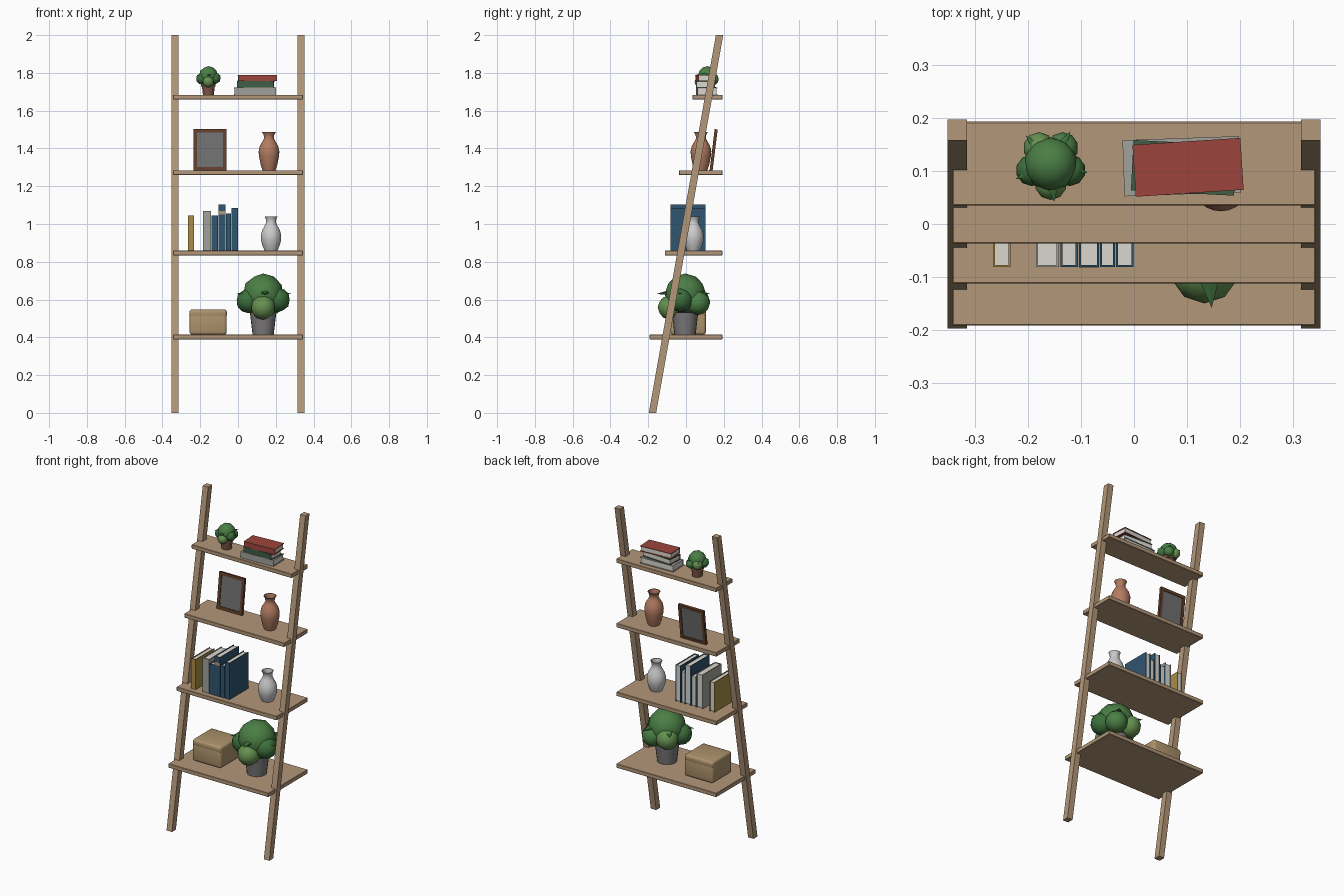
import bpy, bmesh, math
from mathutils import Matrix, Vector

if "Cube" in bpy.data.objects:
    bpy.data.objects.remove(bpy.data.objects["Cube"])


def mat(name, r, g, b):
    m = bpy.data.materials.new(name)
    m.diffuse_color = (r, g, b, 1)
    m.use_nodes = True
    m.node_tree.nodes["Principled BSDF"].inputs["Base Color"].default_value = m.diffuse_color
    return m


WOOD = mat("wood", 0.45, 0.31, 0.19)
DARKWOOD = mat("dark_wood", 0.12, 0.05, 0.025)
BOXTAN = mat("box_tan", 0.42, 0.29, 0.15)
TERRA = mat("terracotta", 0.45, 0.2, 0.12)
BROWN = mat("brown_clay", 0.2, 0.09, 0.06)
CERAMIC = mat("ceramic", 0.7, 0.7, 0.7)
STONE = mat("stone_pot", 0.2, 0.19, 0.19)
GLASS = mat("picture_grey", 0.16, 0.16, 0.16)
PAGES = mat("pages", 0.7, 0.68, 0.62)
SOIL = mat("soil", 0.06, 0.035, 0.02)
BLUE = mat("blue", 0.03, 0.09, 0.16)
GREY = mat("grey", 0.36, 0.36, 0.33)
OCHRE = mat("ochre", 0.4, 0.27, 0.06)
RED = mat("red", 0.33, 0.06, 0.045)
BOOKGREEN = mat("book_green", 0.05, 0.11, 0.06)
GREENS = [mat("leaf_mid", 0.07, 0.21, 0.06), mat("leaf_light", 0.13, 0.28, 0.08),
          mat("leaf_dark", 0.045, 0.16, 0.045)]


def finish(name, bm, m, smooth=None):
    bmesh.ops.recalc_face_normals(bm, faces=bm.faces)
    me = bpy.data.meshes.new(name)
    bm.to_mesh(me)
    bm.free()
    me.materials.append(m)
    ob = bpy.data.objects.new(name, me)
    bpy.context.collection.objects.link(ob)
    if smooth:
        bpy.ops.object.select_all(action='DESELECT')
        ob.select_set(True)
        bpy.context.view_layer.objects.active = ob
        bpy.ops.object.shade_smooth_by_angle(angle=math.radians(smooth))
    return ob


def box(name, lo, hi, m, bevel=0, segs=1, xf=None):
    bm = bmesh.new()
    bmesh.ops.create_cube(bm, size=1)
    for v in bm.verts:
        v.co = [l + (c + 0.5) * (h - l) for c, l, h in zip(v.co, lo, hi)]
    if bevel:
        bmesh.ops.bevel(bm, geom=bm.edges[:], offset=bevel, segments=segs,
                        profile=0.5, affect='EDGES')
    if xf:
        bm.transform(xf)
    return finish(name, bm, m, 35 if segs > 1 else None)


def lathe(name, profile, pos, m, sides=24):
    bm = bmesh.new()
    rings = [[bm.verts.new((r * math.cos(a) + pos[0], r * math.sin(a) + pos[1], z + pos[2]))
              for a in (2 * math.pi * i / sides for i in range(sides))] for r, z in profile]
    for a, b in zip(rings, rings[1:]):
        for i in range(sides):
            j = (i + 1) % sides
            bm.faces.new((a[i], a[j], b[j], b[i]))
    bm.faces.new(rings[0][::-1])
    bm.faces.new(rings[-1])
    return finish(name, bm, m, 40)


# Leaning rails, cut level at top and bottom
for side, s in (("left", -1), ("right", 1)):
    lean = Matrix.Identity(4)
    lean[1][2] = 0.355 / 2
    x0, x1 = sorted((s * 0.315, s * 0.352))
    box(side + "_rail", (x0, -0.197, 0), (x1, -0.158, 2), WOOD, xf=lean)

# Shelves, deeper toward the floor
for i, (top, front) in enumerate(((0.414, -0.192), (0.859, -0.112), (1.284, -0.037), (1.684, 0.035))):
    box(f"shelf_{i + 1}", (-0.343, front, top - 0.025), (0.343, 0.193, top), WOOD, 0.002)


# Book in local space: spine at x=0, fore edge at x=w, lying flat, height along y
def book(name, w, h, t, m, xf, band=None):
    c = 0.004
    box(name + "_spine", (0, 0, 0), (c, h, t), m, xf=xf)
    box(name + "_lower_cover", (c, 0, 0), (w, h, c), m, xf=xf)
    box(name + "_upper_cover", (c, 0, t - c), (w, h, t), m, xf=xf)
    box(name + "_pages", (c, c, c), (w - c, h - c, t - c), PAGES, xf=xf)
    if band:
        box(name + "_spine_band", (-0.001, h * band, 0), (0, h * band + 0.02, t), WOOD, xf=xf)


# Upright books: local x -> y, local y -> z, local z -> x
stand = Matrix(((0, 0, 1, 0), (1, 0, 0, 0), (0, 1, 0, 0), (0, 0, 0, 1)))
for i, (x0, x1, top, m, band) in enumerate((
        (-0.266, -0.233, 1.045, OCHRE, None), (-0.185, -0.142, 1.07, GREY, None),
        (-0.139, -0.106, 1.045, BLUE, None), (-0.104, -0.066, 1.103, BLUE, 0.78),
        (-0.064, -0.036, 1.056, BLUE, None), (-0.034, -0.001, 1.085, BLUE, None))):
    book(f"upright_book_{i + 1}", 0.183, top - 0.859, x1 - x0, m,
         Matrix.Translation((x0, -0.081, 0.859)) @ stand, band)

# Stacked books, spine toward the front
for n, w, d, z0, z1, cx, cy, ang, m in (
        ("bottom", 0.22, 0.106, 1.684, 1.722, 0.09, 0.109, 2, GREY),
        ("middle", 0.195, 0.095, 1.722, 1.756, 0.094, 0.106, -3, BOOKGREEN),
        ("top", 0.204, 0.098, 1.756, 1.79, 0.102, 0.107, 3.7, RED)):
    xf = (Matrix.Translation((cx, cy, z0)) @ Matrix.Rotation(math.radians(ang + 90), 4, 'Z')
          @ Matrix.Translation((-d / 2, -w / 2, 0)))
    book(f"stacked_{n}_book", d, w, z1 - z0, m, xf)

# Vases with hollow necks
lathe("white_vase", [(0.034, 0), (0.045, 0.025), (0.053, 0.055), (0.054, 0.08), (0.047, 0.108),
                     (0.033, 0.133), (0.026, 0.15), (0.028, 0.168), (0.034, 0.181),
                     (0.029, 0.181), (0.021, 0.15), (0.028, 0.125)], (0.175, 0.04, 0.859), CERAMIC)
lathe("terracotta_vase", [(0.034, 0), (0.044, 0.03), (0.053, 0.075), (0.055, 0.1), (0.048, 0.13),
                          (0.033, 0.155), (0.026, 0.17), (0.028, 0.187), (0.036, 0.202),
                          (0.031, 0.202), (0.021, 0.17), (0.028, 0.15)], (0.164, 0.079, 1.284), TERRA)

# Picture frame leaning back
tilt = Matrix.Translation((-0.148, 0.125, 1.284)) @ Matrix.Rotation(math.radians(-7), 4, 'X')
for n, lo, hi in (("left", (-0.087, 0, 0), (-0.069, 0.016, 0.22)),
                  ("right", (0.069, 0, 0), (0.087, 0.016, 0.22)),
                  ("bottom", (-0.069, 0, 0), (0.069, 0.016, 0.018)),
                  ("top", (-0.069, 0, 0.202), (0.069, 0.016, 0.22))):
    box(f"picture_frame_{n}", lo, hi, DARKWOOD, xf=tilt)
box("picture_panel", (-0.069, 0.004, 0.018), (0.069, 0.012, 0.202), GLASS, xf=tilt)

# Storage box with lid
box("storage_box", (-0.256, -0.083, 0.414), (-0.06, 0.105, 0.53), BOXTAN, 0.014, 3)
box("storage_box_lid", (-0.257, -0.084, 0.505), (-0.059, 0.106, 0.548), BOXTAN, 0.014, 3)


# Leafy plant: crown, ring of clumps and pointed leaves
def plant(name, centre, s):
    c = Vector(centre)

    def clump(n, off, r, m):
        bm = bmesh.new()
        bmesh.ops.create_icosphere(bm, subdivisions=2, radius=r * s)
        bm.transform(Matrix.Translation(c + Vector(off) * s))
        finish(f"{name}_{n}", bm, m, 60)

    clump("crown", (0, 0, 0), 0.11, GREENS[0])
    for i in range(5):
        a = math.radians(-90 + 72 * i)
        d = Vector((math.cos(a), math.sin(a), 0))
        low = (-0.07, -0.03, -0.045, -0.04, -0.035)[i]
        clump(f"clump_{i + 1}", d * 0.082 + Vector((0, 0, low)), 0.065, GREENS[(i + 1) % 3])
        b = a + math.radians(5)
        out = Vector((math.cos(b), math.sin(b), -0.12)).normalized()
        bm = bmesh.new()
        bmesh.ops.create_cone(bm, cap_ends=True, segments=6, radius1=0.036 * s, radius2=0,
                              depth=0.09 * s)
        bm.transform(Matrix.Translation(c + (out * 0.112 + Vector((0, 0, 0.02))) * s)
                     @ out.to_track_quat('Z', 'Y').to_matrix().to_4x4()
                     @ Matrix.Diagonal((1, 0.45, 1, 1)))
        finish(f"{name}_leaf_{i + 1}", bm, GREENS[2])


lathe("large_pot", [(0.056, 0), (0.07, 0.118), (0.063, 0.118), (0.061, 0.105)],
      (0.133, -0.005, 0.414), STONE, 20)
lathe("large_pot_soil", [(0.062, 0), (0.062, 0.008)], (0.133, -0.005, 0.517), SOIL, 20)
plant("large_plant", (0.133, -0.003, 0.628), 1)

lathe("small_pot", [(0.029, 0), (0.034, 0.045), (0.038, 0.045), (0.038, 0.062), (0.032, 0.062),
                    (0.031, 0.056)], (-0.157, 0.113, 1.684), BROWN, 20)
lathe("small_pot_soil", [(0.031, 0), (0.031, 0.004)], (-0.157, 0.113, 1.738), SOIL, 20)
plant("small_plant", (-0.157, 0.113, 1.785), 0.46)
